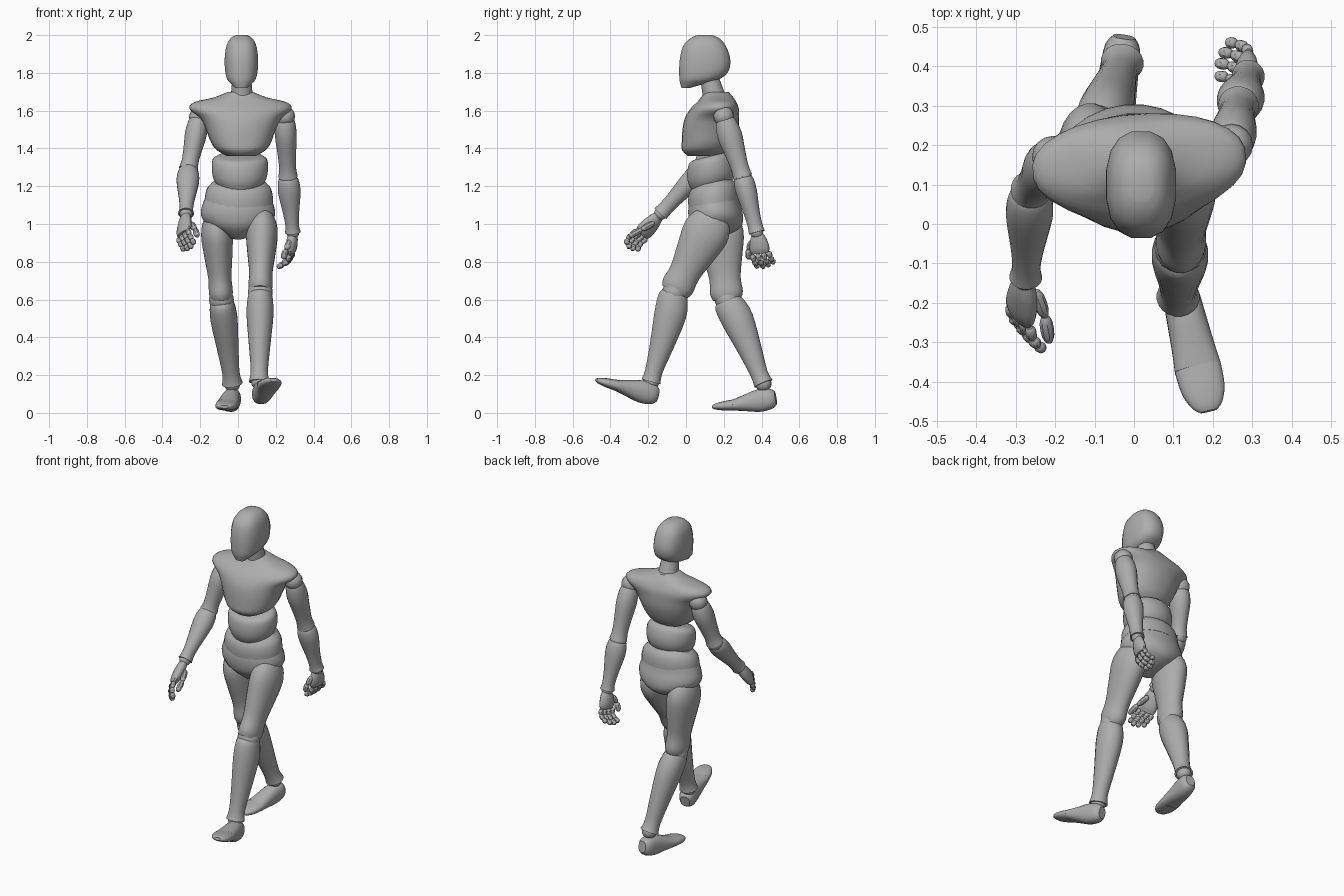
import bpy, bmesh
from math import sin, cos, pi, radians, copysign
from mathutils import Vector

cube = bpy.data.objects.get("Cube")
if cube:
    bpy.data.objects.remove(cube, do_unlink=True)

grey = bpy.data.materials.new("matte_grey")
grey.use_nodes = True
tone = (.42, .42, .42, 1)
grey.diffuse_color = tone
grey.node_tree.nodes["Principled BSDF"].inputs["Base Color"].default_value = tone
parts = []


def finish(name, bm):
    """Turn a bmesh into a finished, coloured object."""
    bmesh.ops.recalc_face_normals(bm, faces=bm.faces)
    mesh = bpy.data.meshes.new(name)
    bm.to_mesh(mesh)
    bm.free()
    mesh.materials.append(grey)
    obj = bpy.data.objects.new(name, mesh)
    bpy.context.collection.objects.link(obj)
    parts.append(obj)


def spline(a, b, c, d, f):
    """Smooth value between b and c."""
    m, n = (c - a) / 2, (d - b) / 2
    return b + f * (m + f * (3 * (c - b) - 2 * m - n + f * (2 * (b - c) + m + n)))


def refine(stations, steps):
    rows = [tuple(s) + (0,) * (4 - len(s)) for s in stations]
    last = len(rows) - 1
    result = []
    for i in range(last):
        four = [rows[min(max(i + k, 0), last)] for k in (-1, 0, 1, 2)]
        for s in range(steps):
            result.append([spline(*column, s / steps) for column in zip(*four)])
    return result + [rows[-1]]


def loft(name, start, end, stations, side=(1, 0, 0), sides=20, power=1, tilt=0, steps=3):
    """Skin rings along an axis; a station is (place, half width, half depth, forward shift)."""
    start, end = Vector(start), Vector(end)
    axis = (end - start).normalized()
    across = Vector(side)
    across = (across - axis * across.dot(axis)).normalized()
    front = axis.cross(across)
    bm = bmesh.new()
    rings = []
    for t, width, depth, shift in refine(stations, steps):
        middle = start.lerp(end, t) + front * shift
        ring = []
        for k in range(sides):
            a = 2 * pi * (k + .5) / sides
            c = copysign(abs(cos(a)) ** power, cos(a))
            s = copysign(abs(sin(a)) ** power, sin(a))
            ring.append(bm.verts.new(middle + across * (width * c)
                                     + front * (depth * s) + axis * (tilt * s)))
        rings.append(ring)
    for upper, lower in zip(rings, rings[1:]):
        for k in range(sides):
            j = (k + 1) % sides
            bm.faces.new((upper[k], upper[j], lower[j], lower[k]))
    bm.faces.new(rings[0])
    bm.faces.new(rings[-1])
    finish(name, bm)


def column(name, x, y, levels, **options):
    """Upright loft; a level is (height, half width, front y, back y)."""
    top, low = levels[0][0], levels[-1][0]
    rows = [((top - z) / (top - low), w, (back - near) / 2, y - (near + back) / 2)
            for z, w, near, back in levels]
    loft(name, (x, y, top), (x, y, low), rows, **options)


def ball(name, place, radius):
    bm = bmesh.new()
    bmesh.ops.create_uvsphere(bm, u_segments=16, v_segments=10, radius=radius)
    bmesh.ops.translate(bm, vec=Vector(place), verts=bm.verts)
    finish(name, bm)


# Head and neck
column("head", .018, .1, [
    (2, .03, .06, .14), (1.985, .056, .025, .175), (1.95, .078, -.012, .208),
    (1.9, .088, -.03, .23), (1.85, .09, -.037, .237), (1.8, .086, -.038, .222),
    (1.765, .076, -.036, .175), (1.745, .058, -.032, .11), (1.72, .032, -.024, .02)],
    power=.8, sides=16)
loft("neck", (.02, .125, 1.77), (.02, .155, 1.65),
     [(0, .05, .05), (.4, .055, .055), (.7, .06, .06), (1, .085, .075)])

# Torso shells, each tucked under the one above
column("chest", .015, .13, [
    (1.7, .065, .1, .225), (1.67, .14, .08, .25), (1.645, .245, .06, .265),
    (1.61, .272, .025, .278), (1.56, .215, -.005, .28), (1.5, .185, -.018, .275),
    (1.43, .158, -.022, .25), (1.39, .128, -.02, .225), (1.36, .075, .01, .19)],
    side=(1, .08, 0), power=.9, sides=28)
column("abdomen", .01, .13, [
    (1.36, .12, .04, .22), (1.34, .145, .015, .245), (1.29, .15, .005, .262),
    (1.24, .14, .01, .26), (1.2, .115, .03, .24)], tilt=.022, sides=24)
column("waist", .005, .14, [
    (1.22, .14, .04, .24), (1.19, .168, .018, .268), (1.15, .18, .01, .28),
    (1.11, .182, .012, .282)], tilt=.022, sides=24)
column("pelvis", 0, .15, [
    (1.15, .17, .025, .275), (1.1, .19, .012, .285), (1.05, .198, .012, .3),
    (1, .168, .025, .303), (.96, .1, .06, .28), (.93, .045, .1, .22)],
    tilt=.012, sides=24)

# Limb shapes shared by both sides
upper_arm = [(0, .035, .035), (.1, .052, .055), (.32, .058, .066), (.6, .05, .056),
             (.85, .045, .048), (1, .052, .052)]
forearm = [(0, .042, .042), (.08, .055, .054), (.28, .06, .056), (.65, .043, .043),
           (.88, .036, .04), (1, .042, .043)]
thigh = [(0, .03, .05), (.08, .065, .1), (.25, .084, .125), (.5, .075, .106),
         (.75, .062, .084), (.92, .064, .088), (1, .056, .074)]
shin = [(0, .055, .062), (.06, .066, .08), (.25, .072, .086, -.008),
        (.6, .057, .064, -.006), (.88, .046, .047), (1, .055, .052)]
foot = [(0, .028, .034), (.12, .045, .054), (.4, .05, .06), (.75, .055, .043),
        (1, .06, .03)]
toes = [(0, .06, .03), (.5, .056, .024), (.85, .04, .016), (1, .022, .008)]
palm = [(0, .028, .022), (.3, .044, .029), (.75, .054, .028), (1, .046, .018)]
phalanx = [(0, .6, .6), (.25, 1, 1), (.75, .95, .95), (1, .5, .5)]


def arm(tag, shoulder, elbow, wrist):
    ball(tag + "_shoulder_joint", shoulder, .054)
    loft(tag + "_upper_arm", shoulder, elbow, upper_arm)
    ball(tag + "_elbow_joint", elbow, .049)
    loft(tag + "_forearm", elbow, wrist, forearm)
    ball(tag + "_wrist_joint", wrist, .034)


def digit(name, points, radius):
    """A jointed finger along a short path."""
    rows = [(t, w * radius, d * radius) for t, w, d in phalanx]
    for number, (a, b) in enumerate(zip(points, points[1:])):
        loft(name + "_" + "abc"[number], a, b, rows, side=(.3, 1, .2), sides=8, steps=2)


def hand(tag, wrist, knuckles, spread, bends, thumb):
    """Palm, four fingers fanned along the spread vector, and a thumb."""
    wrist, knuckles, spread = Vector(wrist), Vector(knuckles), Vector(spread)
    loft(tag + "_palm", wrist, knuckles, palm, side=spread, sides=14)
    names = ("index", "middle", "ring", "little")
    for i, finger in enumerate(names):
        root = knuckles + spread * (i / 1.5 - 1)
        reach = (.95, 1.05, 1, .85)[i]
        path = [root] + [root + Vector(b) * reach for b in bends]
        digit(tag + "_" + finger + "_finger", path, .0145)
    digit(tag + "_thumb", [Vector(p) for p in thumb], .017)


def leg(tag, hip, knee, ankle, heel, arch, tip):
    loft(tag + "_thigh", hip, knee, thigh, sides=24)
    ball(tag + "_knee_joint", knee, .066)
    loft(tag + "_shin", knee, ankle, shin)
    ball(tag + "_ankle_joint", ankle, .043)
    loft(tag + "_foot", heel, arch, foot, power=.85)
    loft(tag + "_toes", arch, tip, toes, power=.85)


# Left arm swings back, right arm swings forward
arm("left", (.248, .2, 1.57), (.265, .3, 1.25), (.29, .375, .955))
arm("right", (-.205, .17, 1.565), (-.262, .085, 1.29), (-.275, -.135, 1.055))
hand("left", (.29, .378, .95), (.28, .393, .845), (.01, .044, .008),
     [(-.006, .012, -.036), (-.035, .024, -.056), (-.066, .03, -.068)],
     [(.275, .35, .91), (.255, .33, .865), (.238, .333, .815)])
hand("right", (-.277, -.143, 1.045), (-.29, -.235, .945), (-.025, .027, -.022),
     [(.008, -.032, -.026), (.022, -.05, -.05), (.036, -.058, -.078)],
     [(-.25, -.17, 1.005), (-.226, -.235, .97), (-.215, -.3, .935)])

# Left leg strides forward, right leg trails
leg("left", (.13, .16, 1.06), (.118, -.06, .64), (.112, -.185, .165),
    (.112, -.15, .092), (.162, -.365, .145), (.19, -.475, .174))
leg("right", (-.12, .17, 1.06), (-.088, .218, .6), (-.03, .41, .155),
    (-.025, .475, .08), (-.058, .255, .042), (-.072, .14, .032))

# Smooth shading with crisp rims
bpy.ops.object.select_all(action="DESELECT")
for obj in parts:
    obj.select_set(True)
bpy.context.view_layer.objects.active = parts[0]
bpy.ops.object.shade_smooth_by_angle(angle=radians(42))
